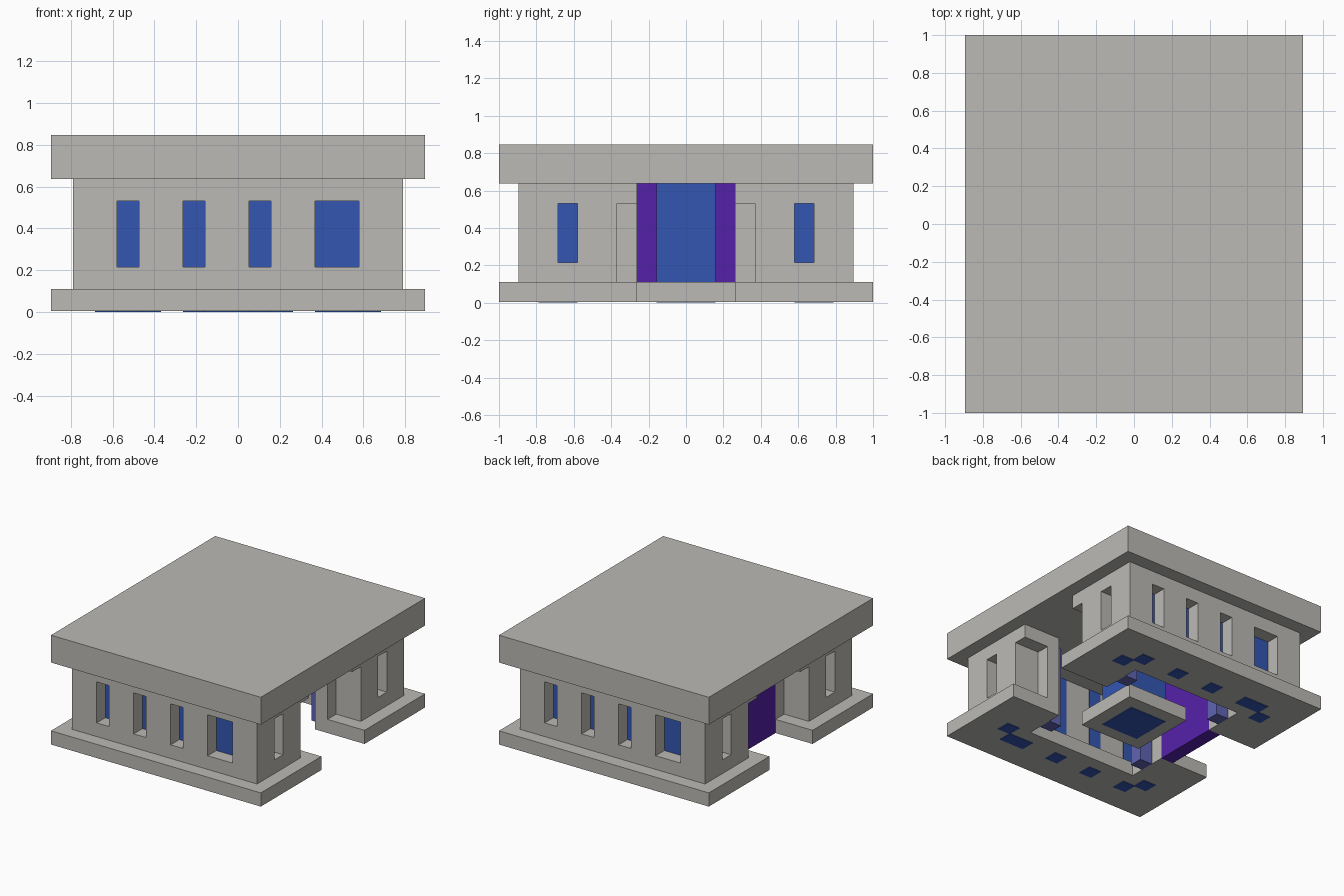
import bpy
import bmesh
from mathutils import Vector

cube = bpy.data.objects.get("Cube")
if cube:
    bpy.data.objects.remove(cube, do_unlink=True)

U = 1 / 19      # one building module
LIFT = 0.1      # foundation pads reach this far below the plinth


def make_material(name, rgb):
    linear = [((c / 255 + 0.055) / 1.055) ** 2.4 for c in rgb] + [1]
    mat = bpy.data.materials.new(name)
    mat.use_nodes = True
    mat.diffuse_color = linear
    mat.node_tree.nodes["Principled BSDF"].inputs["Base Color"].default_value = linear
    return mat


STONE = make_material("pale stone", (188, 186, 181))
BLUE = make_material("blue glass", (51, 86, 178))
PURPLE = make_material("purple door", (85, 33, 170))
LAVENDER = make_material("lavender pillar", (95, 100, 178))


def add_prism(bm, outline, z0, z1, turn=1):
    """Extrude an outline between two heights; turn=-1 rotates it half a turn."""
    verts = [bm.verts.new(Vector((x * turn, y * turn, z0 + LIFT)) * U) for x, y in outline]
    face = bm.faces.new(verts)
    top = bmesh.ops.extrude_face_region(bm, geom=[face])["geom"]
    moved = [v for v in top if isinstance(v, bmesh.types.BMVert)]
    bmesh.ops.translate(bm, verts=moved, vec=(0, 0, (z1 - z0) * U))


def rect(x0, x1, y0, y1):
    return [(x0, y0), (x1, y0), (x1, y1), (x0, y1)]


def make_part(name, mat, prisms, turn=1):
    bm = bmesh.new()
    for outline, z0, z1 in prisms:
        add_prism(bm, outline, z0, z1, turn)
    bmesh.ops.recalc_face_normals(bm, faces=bm.faces)
    mesh = bpy.data.meshes.new(name)
    bm.to_mesh(mesh)
    bm.free()
    mesh.materials.append(mat)
    obj = bpy.data.objects.new(name, mesh)
    bpy.context.scene.collection.objects.link(obj)
    return obj


def cut(obj, cutter):
    """Cut the openings and drop the cutter."""
    mod = obj.modifiers.new("openings", 'BOOLEAN')
    mod.operation = 'DIFFERENCE'
    mod.solver = 'EXACT'
    mod.object = cutter
    bpy.context.view_layer.update()
    graph = bpy.context.evaluated_depsgraph_get()
    mesh = bpy.data.meshes.new_from_object(obj.evaluated_get(graph))
    obj.modifiers.clear()
    obj.data = mesh
    bpy.data.objects.remove(cutter, do_unlink=True)


def mirrored(right_half):
    """Complete a left-right symmetric outline."""
    return right_half + [(-x, y) for x, y in reversed(right_half)]


plinth_outline = mirrored([(17, -19), (17, -5), (9, -5), (9, -11)])
wall_outline = mirrored([(15, -17), (15, -5), (9, -5), (9, -9), (11, -9), (11, -13)])
front_windows = [(-11, -9), (-5, -3), (1, 3), (7, 11)]

# Two identical halves, the back being the front turned around
for label, turn in (("front", 1), ("back", -1)):
    make_part(label + "_plinth", STONE, [(plinth_outline, 0, 2)], turn)
    walls = make_part(label + "_walls", STONE, [(wall_outline, 2, 12)], turn)

    # Window openings and doorway niches
    holes = [(rect(a, b, -18, -14), 4, 10) for a, b in front_windows]
    for side in (-1, 1):
        holes.append((rect(*sorted((12 * side, 16 * side)), -13, -11), 4, 10))
        holes.append((rect(*sorted((11 * side, 16 * side)), -7, -4), 1, 10))
    cutter = make_part("opening_cutter", STONE, holes, turn)
    cutter.hide_render = True
    cut(walls, cutter)

    # Glass shafts behind the windows, from the ground to the roof
    shafts = [(rect(a, b, -15, -12.95), -LIFT, 12) for a, b in front_windows]
    shafts += [(rect(*sorted((10.95 * s, 13 * s)), -13, -11), -LIFT, 12) for s in (-1, 1)]
    make_part(label + "_window_glass", BLUE, shafts, turn)

    # Slim pillars at the corners of the inner court
    make_part(label + "_pillars", LAVENDER,
              [(rect(x, x + 2, -9, -7), 0, 12) for x in (-9, 7)], turn)

# Core, door and roof
make_part("core_platform", STONE, [(rect(-5, 5, -5, 5), 0, 2)])
make_part("core_column", BLUE, [(rect(-3, 3, -3, 3), -LIFT, 12)])
make_part("door_slab", PURPLE, [(rect(-11, -9, -5, 5), 0, 12)])
make_part("roof_slab", STONE, [(rect(-17, 17, -19, 19), 12, 16)])
